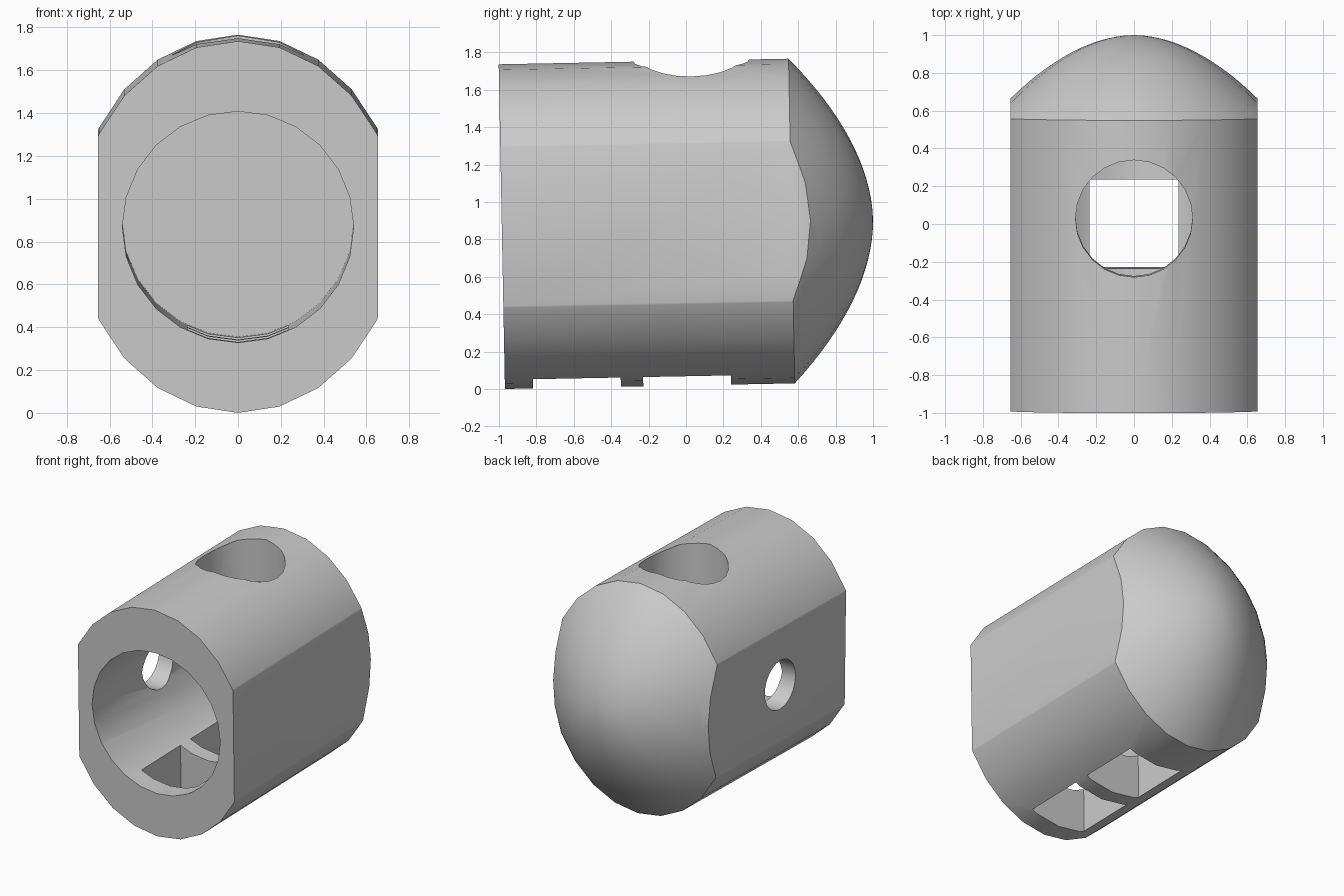
import bpy, bmesh, math
from mathutils import Matrix, Vector

cube = bpy.data.objects.get("Cube")
if cube:
    bpy.data.objects.remove(cube, do_unlink=True)

SIDES = 24
HALF_W, HALF_H = 0.75, 0.868      # oval cross-section
FRONT, SHOULDER, TIP = -0.985, 0.565, 1.0
FLAT = 0.653                      # distance of the side flats

grey = bpy.data.materials.new("plain grey")
grey.use_nodes = True
grey.diffuse_color = (0.6, 0.6, 0.6, 1)
grey.node_tree.nodes["Principled BSDF"].inputs["Base Color"].default_value = (0.6, 0.6, 0.6, 1)


def to_object(bm, name):
    bmesh.ops.recalc_face_normals(bm, faces=bm.faces[:])
    mesh = bpy.data.meshes.new(name)
    bm.to_mesh(mesh)
    bm.free()
    mesh.materials.append(grey)
    obj = bpy.data.objects.new(name, mesh)
    bpy.context.collection.objects.link(obj)
    return obj


def ring(bm, y, scale):
    return [bm.verts.new((HALF_W * scale * math.sin(a), y, HALF_H * scale * math.cos(a)))
            for a in (math.tau * i / SIDES for i in range(SIDES))]


def round_cutter(name, axis, radius, start, end, centre):
    bm = bmesh.new()
    turn = Vector((0, 0, 1)).rotation_difference(Vector(axis)).to_matrix().to_4x4()
    move = Matrix.Translation(Vector(centre) + Vector(axis) * (start + end) / 2)
    bmesh.ops.create_cone(bm, cap_ends=True, segments=SIDES, radius1=radius,
                          radius2=radius, depth=end - start, matrix=move @ turn)
    return to_object(bm, name)


def box_cutter(name, centre, size):
    bm = bmesh.new()
    bmesh.ops.create_cube(bm, size=1, matrix=Matrix.Translation(centre) @ Matrix.Diagonal((*size, 1)))
    return to_object(bm, name)


# Oval barrel with a domed back, lofted along y
bm = bmesh.new()
rings = [ring(bm, FRONT, 1)]
DOME_RINGS = 16
for i in range(DOME_RINGS):
    s = 1 - i / DOME_RINGS
    rings.append(ring(bm, TIP - (TIP - SHOULDER) * s ** 1.9, s))
bm.faces.new(rings[0])
for a, b in zip(rings, rings[1:]):
    for i in range(SIDES):
        j = (i + 1) % SIDES
        bm.faces.new((a[i], a[j], b[j], b[i]))
tip = bm.verts.new((0, TIP, 0))
for i in range(SIDES):
    bm.faces.new((rings[-1][i], rings[-1][(i + 1) % SIDES], tip))

# Side flats
for side in (-1, 1):
    cut = bmesh.ops.bisect_plane(bm, geom=bm.verts[:] + bm.edges[:] + bm.faces[:],
                                 plane_co=(side * FLAT, 0, 0), plane_no=(side, 0, 0),
                                 clear_outer=True)
    edges = [e for e in cut["geom_cut"] if isinstance(e, bmesh.types.BMEdge)]
    bmesh.ops.contextual_create(bm, geom=edges)
housing = to_object(bm, "domed_housing")

# Bore, top hole, side hole and two floor slots
cutters = [
    round_cutter("bore", (0, 1, 0), 0.54, -1.2, 0.4, (0, 0, 0)),
    round_cutter("top_hole", (0, 0, 1), 0.31, 0, 1.2, (0, 0.045, 0)),
    round_cutter("side_hole", (-1, 0, 0), 0.185, 0, 1, (0, -0.2, 0)),
]
for y in (-0.6, -0.01):
    cutters.append(box_cutter("floor_slot", (0, y, -0.65), (0.47, 0.47, 0.9)))

bpy.context.view_layer.objects.active = housing
for cutter in cutters:
    mod = housing.modifiers.new(cutter.name, "BOOLEAN")
    mod.operation = "DIFFERENCE"
    mod.solver = "EXACT"
    mod.object = cutter
    bpy.ops.object.modifier_apply(modifier=mod.name)
    bpy.data.objects.remove(cutter, do_unlink=True)

# Slight backward tilt and smooth shading with sharp rims
housing.rotation_euler.x = 0.0193
housing.location.z = 0.887
bpy.ops.object.select_all(action="DESELECT")
housing.select_set(True)
bpy.ops.object.shade_smooth_by_angle(angle=math.radians(30))
